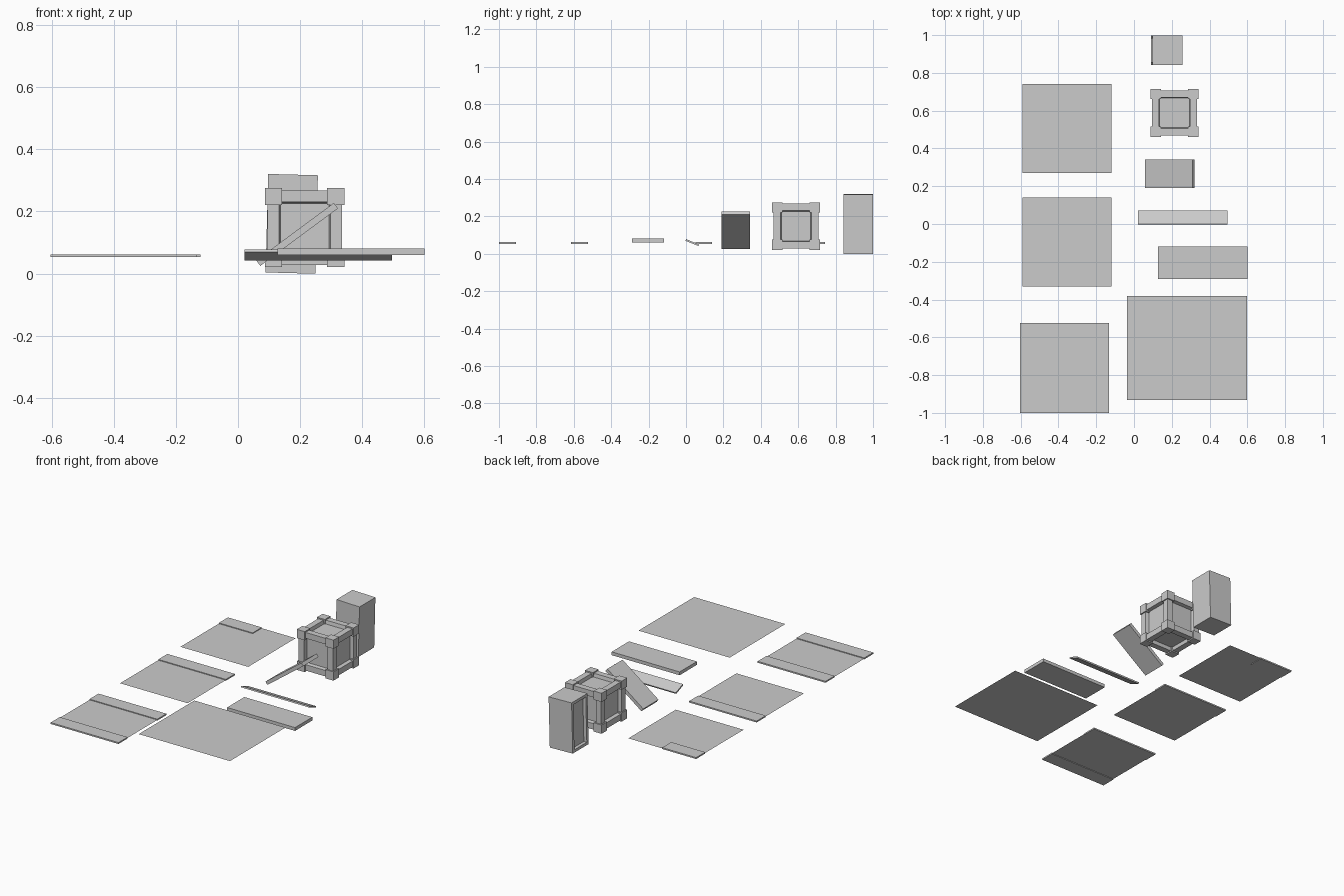
import bpy, bmesh, math
from mathutils import Matrix, Vector

if "Cube" in bpy.data.objects:
    bpy.data.objects.remove(bpy.data.objects["Cube"])


def finish(name, bm):
    bmesh.ops.recalc_face_normals(bm, faces=bm.faces)
    me = bpy.data.meshes.new(name)
    bm.to_mesh(me)
    bm.free()
    ob = bpy.data.objects.new(name, me)
    bpy.context.collection.objects.link(ob)
    return ob


def add_box(bm, centre, size):
    m = Matrix.Translation(Vector(centre)) @ Matrix.Diagonal((*size, 1))
    bmesh.ops.create_cube(bm, size=1, matrix=m)


def box(name, centre, size, rot=(0, 0, 0)):
    bm = bmesh.new()
    add_box(bm, (0, 0, 0), size)
    ob = finish(name, bm)
    ob.location = centre
    ob.rotation_euler = rot
    return ob


def span(name, x0, x1, y0, y1, z0, z1):
    return box(name, ((x0 + x1) / 2, (y0 + y1) / 2, (z0 + z1) / 2),
               (x1 - x0, y1 - y0, z1 - z0))


def sheet(name, x0, x1, y0, y1, z):
    bm = bmesh.new()
    bm.faces.new([bm.verts.new(p) for p in
                  ((x0, y0, z), (x1, y0, z), (x1, y1, z), (x0, y1, z))])
    return finish(name, bm)


# Thin floor sheets and their edge strips
Z, Z0, Z1 = 0.057, 0.053, 0.062
sheet("back_panel", -0.59, -0.118, 0.27, 0.742, Z)
span("back_panel_half_strip", -0.59, -0.354, 0.652, 0.742, Z0, Z1)
sheet("middle_panel", -0.59, -0.12, -0.33, 0.14, Z)
span("middle_panel_strip", -0.59, -0.12, 0.05, 0.14, Z0, Z1)
sheet("front_panel", -0.604, -0.132, -0.997, -0.524, Z)
span("front_panel_rear_strip", -0.604, -0.132, -0.614, -0.524, Z0, Z1)
span("front_panel_front_strip", -0.604, -0.132, -1.0, -0.91, Z0, Z1)
sheet("large_panel", -0.038, 0.597, -0.933, -0.38, 0.115)

# Loose boards
span("flat_board", 0.127, 0.6, -0.29, -0.118, 0.06, 0.081)
box("narrow_plank", (0.258, 0.034, 0.06), (0.474, 0.075, 0.009),
    (math.radians(-22), 0, 0))
box("leaning_board", (0.19, 0.266, 0.126), (0.311, 0.152, 0.022),
    (0, math.radians(-36.5), 0))

# Crate body: a cube with a sunken panel on every side
C = Vector((0.2145, 0.588, 0.148))
bm = bmesh.new()
add_box(bm, (0, 0, 0), (0.24, 0.24, 0.24))
faces = bm.faces[:]
bmesh.ops.inset_individual(bm, faces=faces, thickness=0.053)
bmesh.ops.inset_individual(bm, faces=faces, thickness=0.006, depth=-0.022)
finish("crate_body", bm).location = C

# Crate corner blocks
bm = bmesh.new()
for sx in (-1, 1):
    for sy in (-1, 1):
        for sz in (-1, 1):
            add_box(bm, (sx * 0.1, sy * 0.1, sz * 0.1), (0.055,) * 3)
finish("crate_corner_blocks", bm).location = C

# Upright cabinet with a sunken panel on its left side
bm = bmesh.new()
add_box(bm, (0, 0, 0), (0.16, 0.158, 0.317))
bm.normal_update()
side = [f for f in bm.faces if f.normal.x < -0.9]
bmesh.ops.inset_individual(bm, faces=side, thickness=0.025)
bmesh.ops.inset_individual(bm, faces=side, thickness=0.001, depth=-0.02)
cab = finish("upright_cabinet", bm)
cab.location = (0.173, 0.92, 0.16)
cab.rotation_euler = (0, math.radians(1.5), 0)
